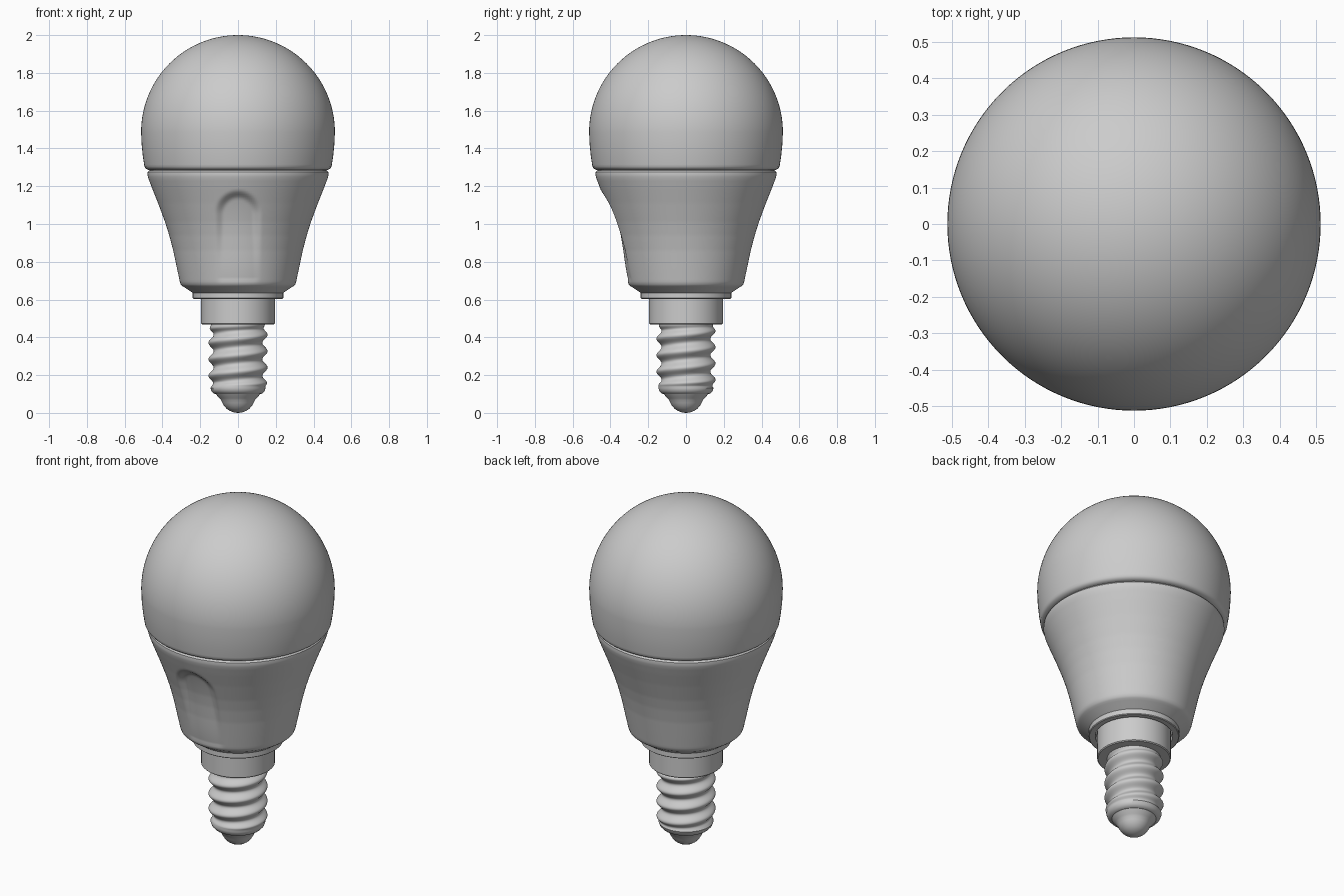
import bpy, bmesh, math
from math import sin, cos, pi

if "Cube" in bpy.data.objects:
    bpy.data.objects.remove(bpy.data.objects["Cube"])


def smooth(a, b, x):
    t = max(0.0, min(1.0, (x - a) / (b - a)))
    return t * t * (3 - 2 * t)


def lathe(name, profile, segs=128, shape=None, angle=35):
    """Revolve (r, z) points; shape(r, z, theta) may alter the radius."""
    bm = bmesh.new()
    rows = []
    for r, z in profile:
        row = []
        for i in range(segs):
            t = 2 * pi * i / segs
            q = shape(r, z, t) if shape else r
            row.append(bm.verts.new((q * cos(t), q * sin(t), z)))
        rows.append(row)
    for a, b in zip(rows, rows[1:]):
        for i in range(segs):
            j = (i + 1) % segs
            bm.faces.new((a[i], a[j], b[j], b[i]))
    bmesh.ops.remove_doubles(bm, verts=bm.verts, dist=1e-5)
    bmesh.ops.recalc_face_normals(bm, faces=bm.faces)
    me = bpy.data.meshes.new(name)
    bm.to_mesh(me)
    bm.free()
    ob = bpy.data.objects.new(name, me)
    bpy.context.collection.objects.link(ob)
    bpy.ops.object.select_all(action='DESELECT')
    ob.select_set(True)
    bpy.context.view_layer.objects.active = ob
    bpy.ops.object.shade_smooth_by_angle(angle=math.radians(angle))
    return ob


def dense(points, step):
    """Insert evenly spaced points along a polyline."""
    out = [points[0]]
    for (r0, z0), (r1, z1) in zip(points, points[1:]):
        n = max(1, round(math.hypot(r1 - r0, z1 - z0) / step))
        out += [(r0 + (r1 - r0) * k / n, z0 + (z1 - z0) * k / n) for k in range(1, n + 1)]
    return out


# Frosted dome: spherical cap, gently tapering skirt, rolled lower lip
R, CZ = 0.513, 1.487
dome = [(0.44, 1.285), (0.475, 1.287), (0.488, 1.293), (0.495, 1.303), (0.497, 1.315),
        (0.504, 1.36), (0.510, 1.42)]
dome += [(R * cos(a), CZ + R * sin(a)) for a in (pi / 2 * k / 40 for k in range(41))]
lathe("dome", dome)


# Housing with a thumb recess pressed into the front
def recess(r, z, t):
    x, y = r * cos(t), r * sin(t)
    if y > 0 or not 0.7 < z < 1.25:
        return r
    d = math.hypot(x, max(0.0, z - 1.055))
    depth = 0.004 + 0.024 * smooth(0.72, 1.1, z)
    return r - depth * (1 - smooth(0.08, 0.125, d))


housing = [(0.20, 0.636), (0.240, 0.636), (0.295, 0.672), (0.303, 0.680), (0.308, 0.695),
           (0.324, 0.77), (0.343, 0.86), (0.364, 0.94), (0.386, 1.01), (0.423, 1.11),
           (0.455, 1.19), (0.474, 1.24), (0.479, 1.26), (0.478, 1.275), (0.470, 1.284),
           (0.455, 1.287), (0.43, 1.287)]
lathe("housing", dense(housing, 0.012), 256, recess, 30)

# Rim below the housing, open underneath around the collar
lathe("lower_rim", [(0.205, 0.64), (0.205, 0.606), (0.236, 0.604), (0.240, 0.608), (0.240, 0.64)])

# Collar between housing and screw
lathe("collar", [(0.10, 0.468), (0.190, 0.468), (0.195, 0.473), (0.195, 0.64), (0.10, 0.64)])


# Screw cap: helical wave that fades out at both ends
PITCH = 0.087


def thread(r, z, t):
    fade = smooth(0.13, 0.165, z) * (1 - smooth(0.435, 0.47, z))
    return r + 0.014 * fade * cos(2 * pi * (z - 0.24) / PITCH - t)


cap = [(0.115, 0.100), (0.128, 0.102), (0.140, 0.115), (0.146, 0.132)]
cap += [(0.1425, 0.14 + 0.335 * k / 72) for k in range(73)]
lathe("screw_cap", cap, 96, thread, 45)

# Insulator and rounded contact at the tip
lathe("contact_tip", [(0.120, 0.104), (0.108, 0.088), (0.098, 0.078), (0.090, 0.068),
                      (0.083, 0.053), (0.074, 0.038), (0.060, 0.022), (0.042, 0.010),
                      (0.020, 0.002), (0, 0)], 64)
